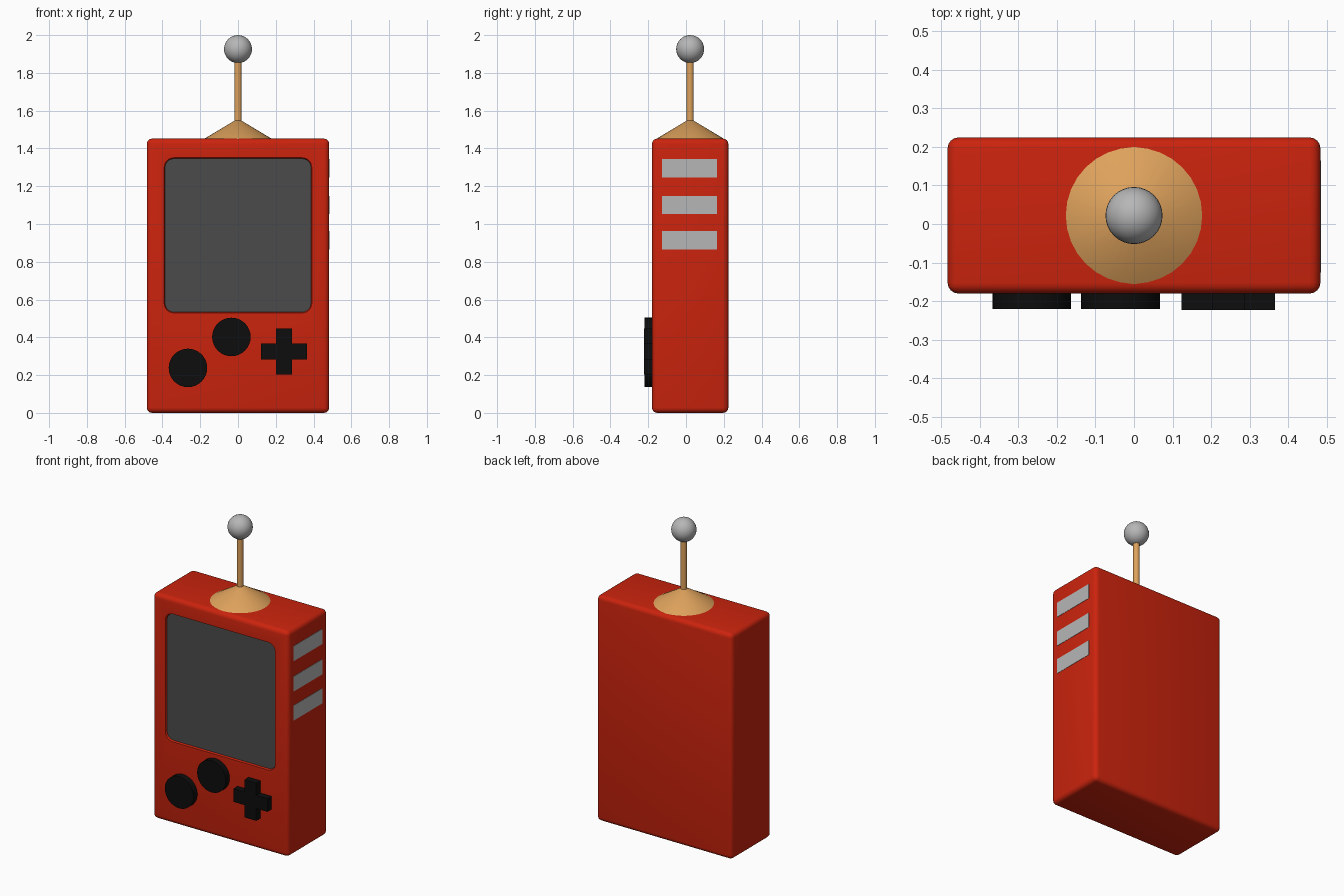
import bpy, bmesh, math
from mathutils import Matrix, Vector

if "Cube" in bpy.data.objects:
    bpy.data.objects.remove(bpy.data.objects["Cube"])


def material(name, rgb):
    m = bpy.data.materials.new(name)
    m.diffuse_color = (*rgb, 1)
    m.use_nodes = True
    m.node_tree.nodes["Principled BSDF"].inputs["Base Color"].default_value = m.diffuse_color
    return m


RED = material("red", (0.6, 0.017, 0.004))
SCREEN = material("screen_grey", (0.07, 0.07, 0.07))
BLACK = material("black", (0.004, 0.004, 0.004))
TAN = material("tan", (0.73, 0.36, 0.107))
GREY = material("light_grey", (0.47, 0.47, 0.47))


def finish(name, bm, mat, smooth=True):
    bmesh.ops.recalc_face_normals(bm, faces=bm.faces)
    me = bpy.data.meshes.new(name)
    bm.to_mesh(me)
    bm.free()
    me.materials.append(mat)
    ob = bpy.data.objects.new(name, me)
    bpy.context.collection.objects.link(ob)
    if smooth:
        shade(ob)
    return ob


def shade(ob):
    bpy.ops.object.select_all(action='DESELECT')
    ob.select_set(True)
    bpy.context.view_layer.objects.active = ob
    bpy.ops.object.shade_smooth_by_angle(angle=math.radians(35))


def box(name, x, y, z, mat, bevel=0):
    bm = bmesh.new()
    bmesh.ops.create_cube(bm, size=1)
    for v in bm.verts:
        for i, (lo, hi) in enumerate((x, y, z)):
            v.co[i] = lo if v.co[i] < 0 else hi
    if bevel:
        bmesh.ops.bevel(bm, geom=bm.edges[:], offset=bevel, segments=4,
                        profile=0.5, affect='EDGES')
    return finish(name, bm, mat)


def prism(name, loop_front, y_front, loop_back, y_back, mat):
    # solid between two matching x/z outlines
    bm = bmesh.new()
    a = [bm.verts.new((x, y_front, z)) for x, z in loop_front]
    b = [bm.verts.new((x, y_back, z)) for x, z in loop_back]
    bm.faces.new(a)
    bm.faces.new(b[::-1])
    n = len(a)
    for i in range(n):
        j = (i + 1) % n
        bm.faces.new((a[i], b[i], b[j], a[j]))
    return finish(name, bm, mat)


def rounded(cx, cz, hw, hh, r, steps=6):
    pts = []
    for k, (sx, sz) in enumerate(((1, 1), (-1, 1), (-1, -1), (1, -1))):
        for i in range(steps + 1):
            t = math.pi / 2 * (k + i / steps)
            pts.append((cx + sx * (hw - r) + r * math.cos(t),
                        cz + sz * (hh - r) + r * math.sin(t)))
    return pts


def circle(cx, cz, r, n=32):
    return [(cx + r * math.cos(2 * math.pi * i / n),
             cz + r * math.sin(2 * math.pi * i / n)) for i in range(n)]


FRONT = -0.18

# Case with a shallow screen recess
body = box("case", (-0.483, 0.483), (FRONT, 0.224), (0, 1.452), RED, 0.028)
cutter = prism("screen_cutter", rounded(0, 0.94, 0.395, 0.415, 0.055), FRONT - 0.01,
               rounded(0, 0.94, 0.385, 0.405, 0.045), FRONT + 0.014, RED)
cutter.hide_render = True
mod = body.modifiers.new("recess", 'BOOLEAN')
mod.object = cutter
mod.operation = 'DIFFERENCE'
mod.solver = 'EXACT'
bpy.context.view_layer.objects.active = body
bpy.ops.object.modifier_apply(modifier=mod.name)
bpy.data.objects.remove(cutter)
shade(body)

# Screen plate in the recess
glass = rounded(0, 0.94, 0.386, 0.406, 0.046)
prism("screen", glass, FRONT + 0.011, glass, FRONT + 0.018, SCREEN)

# Round buttons
for i, (x, z) in enumerate(((-0.265, 0.238), (-0.035, 0.402))):
    c = circle(x, z, 0.102)
    prism(f"round_button_{i + 1}", c, -0.22, c, FRONT + 0.01, BLACK)

# Cross pad
L, W, CX, CZ = 0.121, 0.042, 0.244, 0.325
arm = [(W, W), (W, L), (-W, L), (-W, W), (-L, W), (-L, -W),
       (-W, -W), (-W, -L), (W, -L), (W, -W), (L, -W), (L, W)]
cross = [(CX + x, CZ + z) for x, z in arm]
prism("cross_pad", cross, -0.223, cross, FRONT + 0.01, BLACK)

# Vent strips on the right side
for i, z in enumerate((0.913, 1.1, 1.295)):
    box(f"side_vent_{i + 1}", (0.479, 0.485), (-0.126, 0.164),
        (z - 0.048, z + 0.049), GREY)


# Antenna: cone base, rod, ball
def cone(name, r1, r2, z1, z2, n):
    bm = bmesh.new()
    bmesh.ops.create_cone(bm, cap_ends=True, segments=n, radius1=r1, radius2=r2,
                          depth=z2 - z1,
                          matrix=Matrix.Translation((0, 0.022, (z1 + z2) / 2)))
    return finish(name, bm, TAN)


cone("antenna_base", 0.18, 0.014, 1.45, 1.55, 32)
cone("antenna_rod", 0.019, 0.019, 1.5, 1.88, 24)
bm = bmesh.new()
bmesh.ops.create_uvsphere(bm, u_segments=32, v_segments=16, radius=0.074,
                          matrix=Matrix.Translation((0, 0.022, 1.926)))
finish("antenna_ball", bm, GREY)
